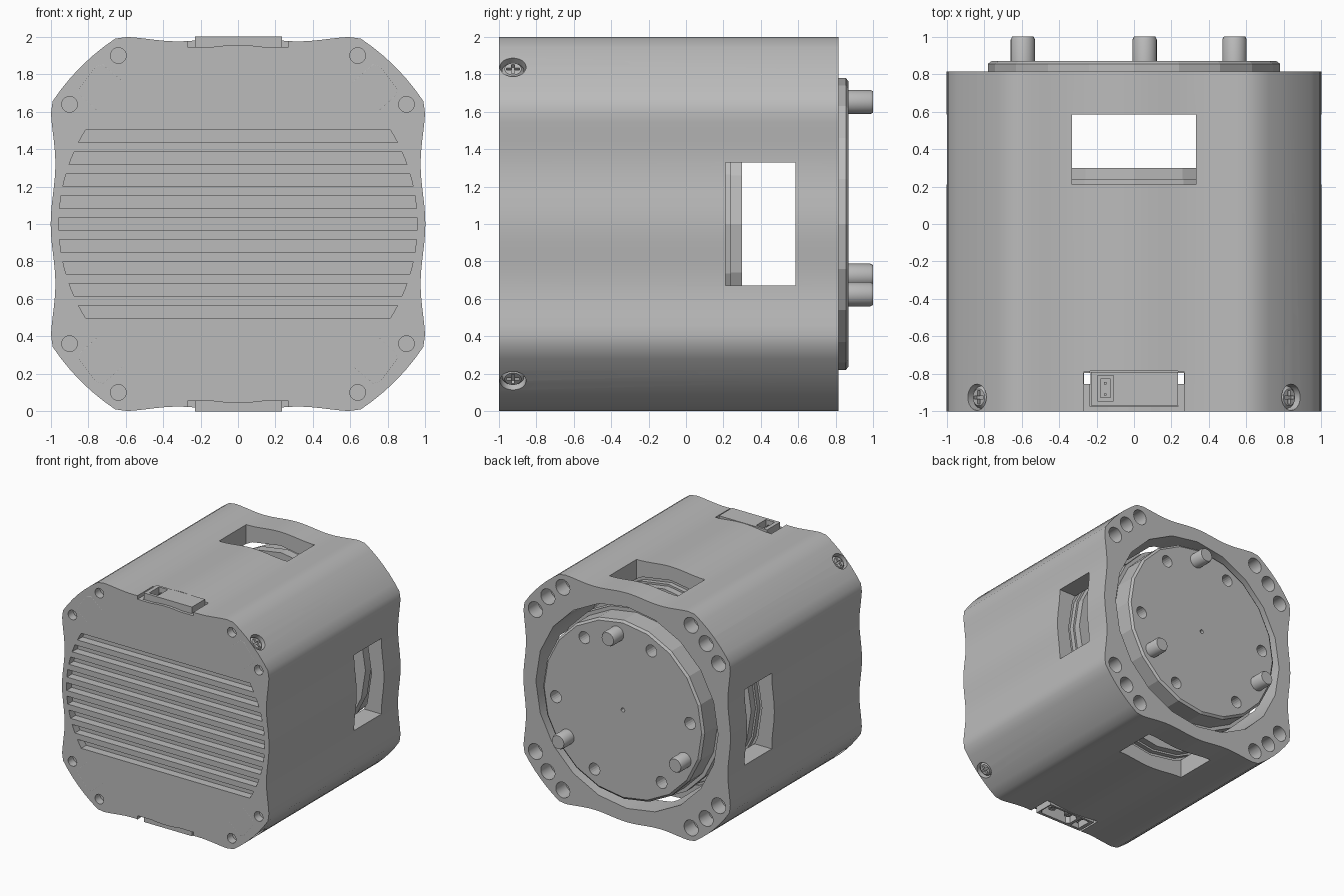
import bpy, bmesh
from math import sin, cos, pi, radians, sqrt
from mathutils import Matrix, Vector

if "Cube" in bpy.data.objects:
    bpy.data.objects.remove(bpy.data.objects["Cube"])

grey = bpy.data.materials.new("plain grey")
grey.use_nodes = True
grey.diffuse_color = (0.5, 0.5, 0.5, 1)
grey.node_tree.nodes["Principled BSDF"].inputs["Base Color"].default_value = (0.5, 0.5, 0.5, 1)
SIGNS = (-1, 1)


def loft(name, outline, rings, at=(0, 0), matrix=None):
    """Solid along y: outline in (x, z), rings of (y, scale)."""
    bm = bmesh.new()
    loops = [[bm.verts.new((at[0] + x * s, y, at[1] + z * s)) for x, z in outline] for y, s in rings]
    for a, b in zip(loops, loops[1:]):
        for i in range(len(a)):
            j = (i + 1) % len(a)
            bm.faces.new((a[i], a[j], b[j], b[i]))
    bm.faces.new(loops[0])
    bm.faces.new(loops[-1])
    bmesh.ops.recalc_face_normals(bm, faces=bm.faces)
    if matrix:
        bm.transform(matrix)
    mesh = bpy.data.meshes.new(name)
    bm.to_mesh(mesh)
    bm.free()
    mesh.materials.append(grey)
    obj = bpy.data.objects.new(name, mesh)
    bpy.context.collection.objects.link(obj)
    return obj


def circle(r, n=24):
    return [(r * cos(2 * pi * i / n), r * sin(2 * pi * i / n)) for i in range(n)]


def cyl(name, r, y0, y1, at=(0, 0), n=24, matrix=None):
    return loft(name, circle(r, n), [(y0, 1), (y1, 1)], at, matrix)


def box(name, x0, x1, y0, y1, z0, z1, matrix=None):
    return loft(name, [(x0, z0), (x1, z0), (x1, z1), (x0, z1)], [(y0, 1), (y1, 1)], matrix=matrix)


def cut(obj, cutters):
    for c in cutters:
        m = obj.modifiers.new("cut", "BOOLEAN")
        m.operation, m.solver, m.object = "DIFFERENCE", "EXACT", c
    bpy.context.view_layer.update()
    mesh = bpy.data.meshes.new_from_object(obj.evaluated_get(bpy.context.evaluated_depsgraph_get()))
    obj.modifiers.clear()
    obj.data = mesh
    for c in cutters:
        bpy.data.objects.remove(c)


def smooth(obj, angle=30):
    bpy.ops.object.select_all(action="DESELECT")
    obj.select_set(True)
    bpy.context.view_layer.objects.active = obj
    bpy.ops.object.shade_smooth_by_angle(angle=radians(angle))


def polar(r, degrees):
    return r * cos(radians(degrees)), 1 + r * sin(radians(degrees))


# Housing outline: wavy sides and rounded corners
quarter = []
for i in range(-12, 13):
    z = i * 0.59 / 12
    quarter.append((0.9875 + 0.0125 * cos(pi * z / 0.32), z))
for i in range(7):
    a = radians(33.5 + 23 * i / 6)
    quarter.append((1.187 * cos(a), 1.187 * sin(a)))
outline = []
for k in range(4):
    c, s = round(cos(k * pi / 2)), round(sin(k * pi / 2))
    outline += [(x * c - z * s, x * s + z * c) for x, z in quarter]
body = loft("housing", outline, [(-1, 1), (0.815, 1)], (0, 1))

# Rear bore and the four side windows
cuts = [cyl("bore", 0.88, 0.2, 0.9, (0, 1), 20),
        box("side_window", -1.2, 1.2, 0.21, 0.585, 0.67, 1.33),
        box("top_window", -0.33, 0.33, 0.21, 0.585, -0.2, 2.2)]

# Front slots, ends following a circle
for i in range(-4, 5):
    z0, z1 = i * 0.117 - 0.034, i * 0.117 + 0.034
    edge = [(sqrt(0.956 ** 2 - z * z), z) for z in (z0, (z0 + z1) / 2, z1)]
    slot = edge + [(-x, z) for x, z in reversed(edge)]
    cuts.append(loft("slot", slot, [(-1.1, 1), (-0.93, 1)], (0, 1)))
cuts.append(cyl("front_port", 0.03, -1.1, -0.96, (-0.66, 0.77), 16))

# Bolt holes on the front and back, radial screw recesses
screw_frames = []
for k in range(4):
    turn = 45 + 90 * k
    for d in (-9.6, 9.6):
        cuts.append(cyl("front_hole", 0.042, -1.1, -0.93, polar(1.103, turn + d), 20))
    for d in (-10, 0, 10):
        cuts.append(cyl("back_hole", 0.068, 0.68, 0.9, polar(1.08, turn + d), 20))
    axis = Vector((cos(radians(turn)), 0, sin(radians(turn))))
    frame = Matrix.Translation((0, -0.925, 1)) @ axis.to_track_quat("Y", "Z").to_matrix().to_4x4()
    screw_frames.append(frame)
    cuts.append(cyl("screw_recess", 0.07, 1.12, 1.3, matrix=frame))

# Connector notches above and below, with narrow through gaps
for s in SIGNS:
    z0, z1 = sorted((1 + s * 0.945, 1 + s * 1.2))
    cuts.append(box("notch", -0.27, 0.27, -1.1, -0.79, z0, z1))
    z0, z1 = sorted((1 + s * 0.8, 1 + s * 1.2))
    cuts.append(box("deep_notch", -0.235, 0.235, -0.975, -0.785, z0, z1))
    x0, x1 = sorted((s * 0.232, s * 0.268))
    cuts.append(box("gap", x0, x1, -0.855, -0.795, -0.2, 2.2))
cut(body, cuts)
smooth(body)

# Screws with crossed slots
for frame in screw_frames:
    screw = loft("corner_screw", circle(0.06), [(1.1, 1), (1.155, 1), (1.172, 0.75)], matrix=frame)
    cut(screw, [box("cross", -a, a, 1.15, 1.2, -b, b, matrix=frame)
                for a, b in ((0.035, 0.008), (0.008, 0.035))])
    smooth(screw)

# Power connectors
for s, side in ((1, "top"), (-1, "bottom")):
    def zbox(name, x0, x1, y0, y1, a, b):
        lo, hi = sorted((1 + s * a, 1 + s * b))
        return box(name, x0, x1, y0, y1, lo, hi)

    shell = zbox(side + "_connector", -0.23, 0.235, -0.97, -0.79, 0.78, 1.0)
    up = Matrix.Translation((0, 0, 1)) @ Matrix(((1, 0, 0, 0), (0, 0, 1, 0), (0, s, 0, 0), (0, 0, 0, 1)))
    keyed = [(-0.085, -0.92), (-0.055, -0.945), (0.2, -0.945), (0.225, -0.92),
             (0.225, -0.81), (-0.055, -0.81), (-0.085, -0.84)]
    cut(shell, [zbox("small_socket", -0.195, -0.11, -0.945, -0.81, 0.88, 1.1),
                loft("large_socket", keyed, [(0.88, 1), (1.1, 1)], matrix=up)])
    zbox(side + "_small_insert", -0.18, -0.125, -0.93, -0.825, 0.87, 0.95)
    for y in (-0.91, -0.85):
        zbox(side + "_small_pin", -0.16, -0.148, y - 0.006, y + 0.006, 0.94, 0.975)
    for x in (-0.022, 0.145):
        pin = cyl(side + "_power_pin", 0.032, 0.86, 0.97, (x, -0.875), 20, up)
        cut(pin, [zbox("split", x - a, x + a, -0.875 - b, -0.875 + b, 0.93, 1.1)
                  for a, b in ((0.05, 0.004), (0.004, 0.05))])
        smooth(pin)
    # Curved lip over the notch floor
    arc = [(x / 100, s * (0.955 - 0.5 * (x / 100) ** 2)) for x in range(-27, 28, 6)]
    lip = loft(side + "_notch_lip", arc + [(0.27, s * 0.9), (-0.27, s * 0.9)],
               [(-1, 1), (-0.975, 1)], (0, 1))

# Inner core seen through the windows
core = loft("inner_core", circle(0.84, 20), [(0.19, 1.02), (0.24, 1.02), (0.24, 1), (0.3, 1)], (0, 1))

# Output disc with its bolt circle
disc = loft("output_disc", circle(0.78, 20),
            [(0.6, 1.04), (0.68, 1.04), (0.68, 1), (0.855, 1), (0.87, 0.975)], (0, 1))
cut(disc, [cyl("bolt_hole", 0.052, 0.75, 0.95, polar(0.65, 55 + 60 * i), 20) for i in range(6)]
    + [cyl("centre_hole", 0.018, 0.8, 0.95, (0, 1), 12)])

# Three drive pins
for i in range(3):
    pin = loft("drive_pin", circle(0.065), [(0.8, 1), (0.985, 1), (1, 0.88)], polar(0.655, 85 + 120 * i))
    smooth(pin)

# Thin corner bead lines on the front
path = [(0.755, 0.61), (0.845, 0.69), (0.85, 0.72), (0.76, 0.84), (0.72, 0.85), (0.61, 0.755)]
for sx in SIGNS:
    for sz in SIGNS:
        curve = bpy.data.curves.new("corner_bead", "CURVE")
        curve.dimensions = "3D"
        curve.bevel_depth = 0.003
        curve.bevel_resolution = 0
        spline = curve.splines.new("POLY")
        spline.points.add(len(path) - 1)
        for p, (x, z) in zip(spline.points, path):
            p.co = (sx * x, -0.998, 1 + sz * z, 1)
        curve.materials.append(grey)
        bpy.context.collection.objects.link(bpy.data.objects.new("corner_bead", curve))
